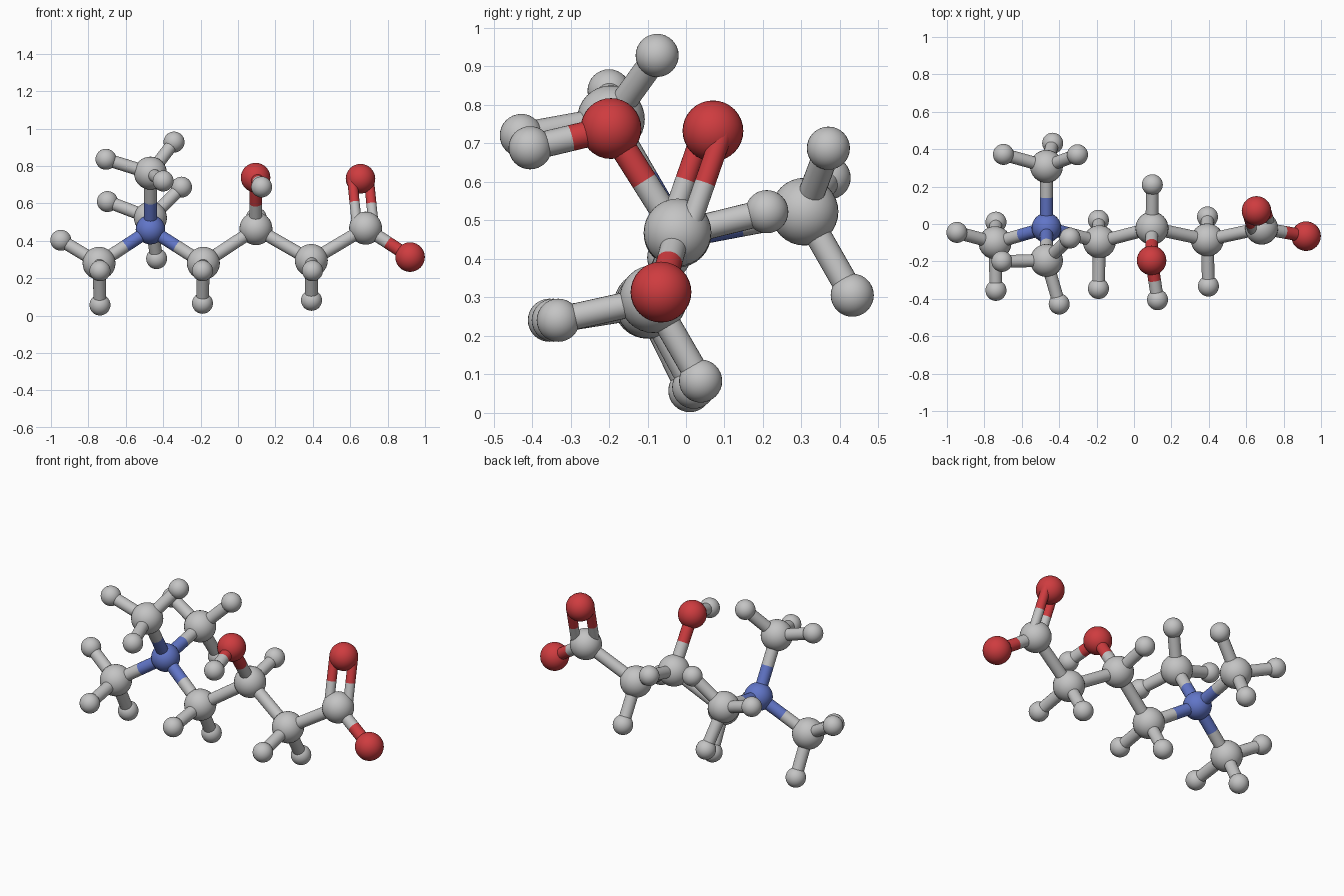
import bpy
from math import radians
from mathutils import Vector

if "Cube" in bpy.data.objects:
    bpy.data.objects.remove(bpy.data.objects["Cube"], do_unlink=True)


def make_material(name, colour):
    mat = bpy.data.materials.new(name)
    mat.use_nodes = True
    mat.diffuse_color = (*colour, 1)
    mat.node_tree.nodes["Principled BSDF"].inputs["Base Color"].default_value = (*colour, 1)
    return mat


grey = make_material("grey", (0.55, 0.55, 0.55))
red = make_material("red", (0.62, 0.045, 0.05))
blue = make_material("blue", (0.12, 0.18, 0.58))

# Ball radius and material of each kind of atom
KINDS = {
    "carbon": (0.088, grey),
    "hydrogen": (0.056, grey),
    "oxygen": (0.079, red),
    "nitrogen": (0.079, blue),
}
ROD_RADIUS = 0.034
DOUBLE_ROD_RADIUS = 0.027
DOUBLE_OFFSET = Vector((0.045, 0.025, -0.004))

# Heavy atoms: kind, centre, then the centres of the hydrogens they carry
ATOMS = {
    "nitrogen_centre": ("nitrogen", (-0.468, -0.02, 0.46), []),
    "methyl_side": ("carbon", (-0.743, -0.10, 0.28),
                    [(-0.947, -0.045, 0.403), (-0.738, -0.355, 0.24), (-0.738, 0.01, 0.057)]),
    "methyl_upper": ("carbon", (-0.468, -0.195, 0.762),
                     [(-0.706, -0.2, 0.836), (-0.342, -0.075, 0.928), (-0.4, -0.428, 0.72)]),
    "methyl_back": ("carbon", (-0.468, 0.308, 0.522),
                    [(-0.698, 0.372, 0.61), (-0.302, 0.37, 0.687), (-0.435, 0.432, 0.305)]),
    "chain_inner": ("carbon", (-0.185, -0.095, 0.28),
                    [(-0.19, -0.345, 0.24), (-0.19, 0.02, 0.066)]),
    "chain_middle": ("carbon", (0.096, -0.022, 0.465), [(0.098, 0.21, 0.522)]),
    "hydroxyl": ("oxygen", (0.094, -0.195, 0.738), [(0.126, -0.405, 0.688)]),
    "chain_outer": ("carbon", (0.392, -0.085, 0.295),
                    [(0.398, -0.332, 0.24), (0.393, 0.038, 0.082)]),
    "acid_carbon": ("carbon", (0.682, -0.022, 0.468), []),
    "acid_oxygen_top": ("oxygen", (0.655, 0.07, 0.732), []),
    "acid_oxygen_end": ("oxygen", (0.92, -0.065, 0.313), []),
}

SINGLE_BONDS = [
    ("nitrogen_centre", "methyl_side"), ("nitrogen_centre", "methyl_upper"),
    ("nitrogen_centre", "methyl_back"), ("nitrogen_centre", "chain_inner"),
    ("chain_inner", "chain_middle"), ("chain_middle", "hydroxyl"),
    ("chain_middle", "chain_outer"), ("chain_outer", "acid_carbon"),
    ("acid_carbon", "acid_oxygen_end"),
]


def finish(name, mat):
    obj = bpy.context.object
    obj.name = name
    obj.data.materials.append(mat)
    bpy.ops.object.shade_smooth_by_angle(angle=radians(40))


def ball(name, kind, centre):
    radius, mat = KINDS[kind]
    bpy.ops.mesh.primitive_uv_sphere_add(segments=32, ring_count=16, radius=radius, location=centre)
    finish(name + "_ball", mat)


def half_rod(name, start, end, radius, mat):
    axis = end - start
    bpy.ops.mesh.primitive_cylinder_add(
        vertices=24, radius=radius, depth=axis.length, location=(start + end) / 2,
        rotation=axis.to_track_quat("Z", "Y").to_euler())
    finish(name, mat)


def bond(name, kind_a, a, kind_b, b, radius=ROD_RADIUS, offset=Vector()):
    # Each half takes the colour of the ball it meets
    a, b = Vector(a) + offset, Vector(b) + offset
    middle = (a + b) / 2
    half_rod(name + "_rod_near", a, middle, radius, KINDS[kind_a][1])
    half_rod(name + "_rod_far", b, middle, radius, KINDS[kind_b][1])


# Balls, with their hydrogens
for name, (kind, centre, hydrogens) in ATOMS.items():
    ball(name, kind, centre)
    for i, spot in enumerate(hydrogens):
        label = f"{name}_hydrogen_{i + 1}"
        ball(label, "hydrogen", spot)
        bond(label, kind, centre, "hydrogen", spot)

# Single rods of the skeleton
for first, second in SINGLE_BONDS:
    bond(f"{first}_to_{second}", *ATOMS[first][:2], *ATOMS[second][:2])

# Paired rods of the double bond
for side, sign in (("left", 1), ("right", -1)):
    bond(f"double_bond_{side}", *ATOMS["acid_carbon"][:2], *ATOMS["acid_oxygen_top"][:2],
         radius=DOUBLE_ROD_RADIUS, offset=DOUBLE_OFFSET * sign)
